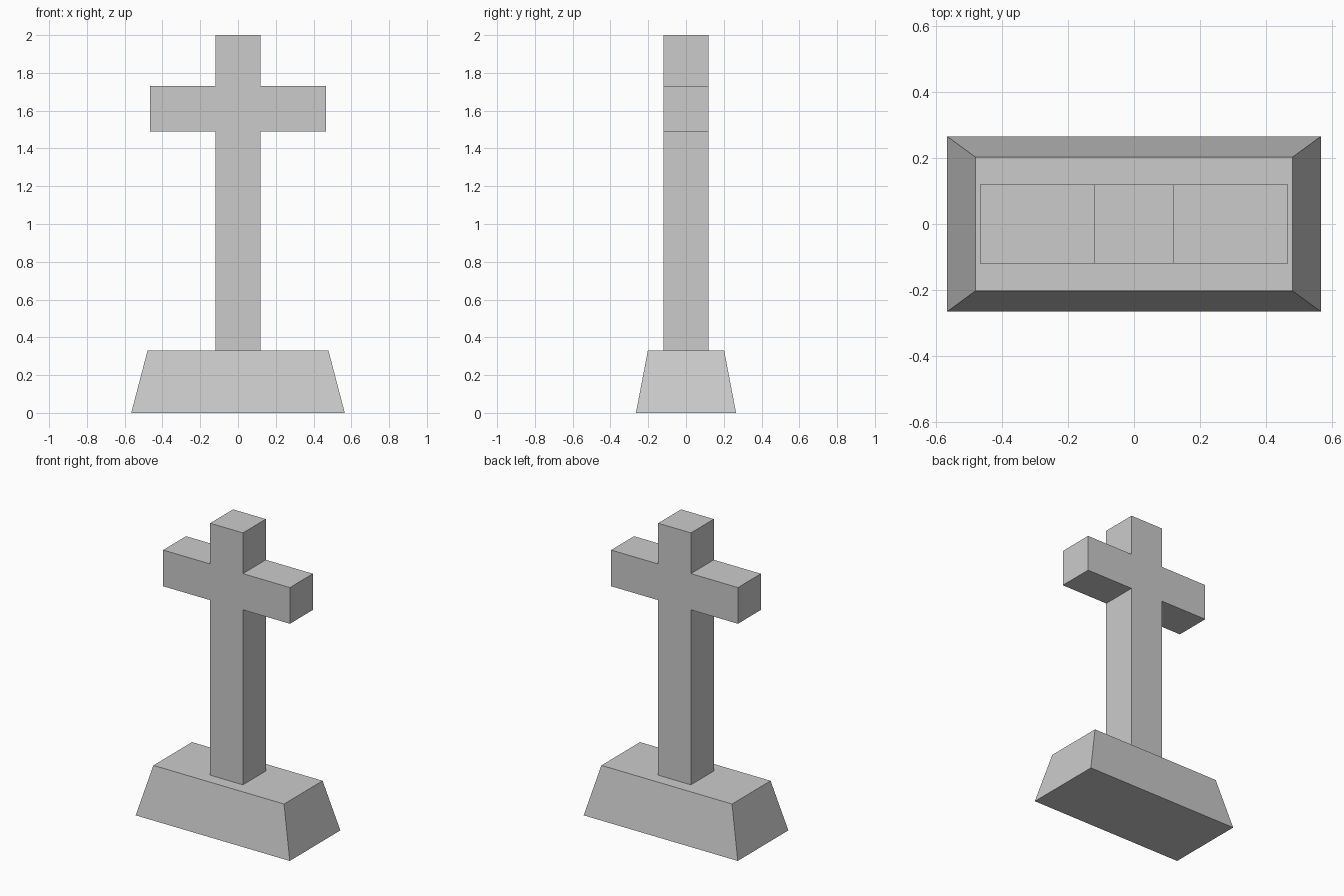
import bpy, bmesh

if "Cube" in bpy.data.objects:
    bpy.data.objects.remove(bpy.data.objects["Cube"])

BASE_H = 0.33


def finish(name, bm):
    bmesh.ops.recalc_face_normals(bm, faces=bm.faces)
    mesh = bpy.data.meshes.new(name)
    bm.to_mesh(mesh)
    bm.free()
    obj = bpy.data.objects.new(name, mesh)
    bpy.context.collection.objects.link(obj)
    return obj


def extrude_face(bm, points, offset):
    """Make a face from points and extrude it; return the far-end vertices."""
    face = bm.faces.new([bm.verts.new(p) for p in points])
    geom = bmesh.ops.extrude_face_region(bm, geom=[face], use_keep_orig=True)["geom"]
    far = [g for g in geom if isinstance(g, bmesh.types.BMVert)]
    bmesh.ops.translate(bm, verts=far, vec=offset)
    return far


# Tapered plinth
bx, by, tx, ty = 0.565, 0.265, 0.479, 0.202
bm = bmesh.new()
top = extrude_face(bm, [(-bx, -by, 0), (bx, -by, 0), (bx, by, 0), (-bx, by, 0)],
                   (0, 0, BASE_H))
bmesh.ops.scale(bm, verts=top, vec=(tx / bx, ty / by, 1))
finish("plinth", bm)

# Cross: half outline mirrored across x, extruded through its depth
half, arm, arm_low, arm_high = 0.12, 0.465, 1.49, 1.73
right = [(half, BASE_H), (half, arm_low), (arm, arm_low),
         (arm, arm_high), (half, arm_high), (half, 2.0)]
outline = right + [(-x, z) for x, z in reversed(right)]
bm = bmesh.new()
extrude_face(bm, [(x, -half, z) for x, z in outline], (0, 2 * half, 0))
finish("cross", bm)
